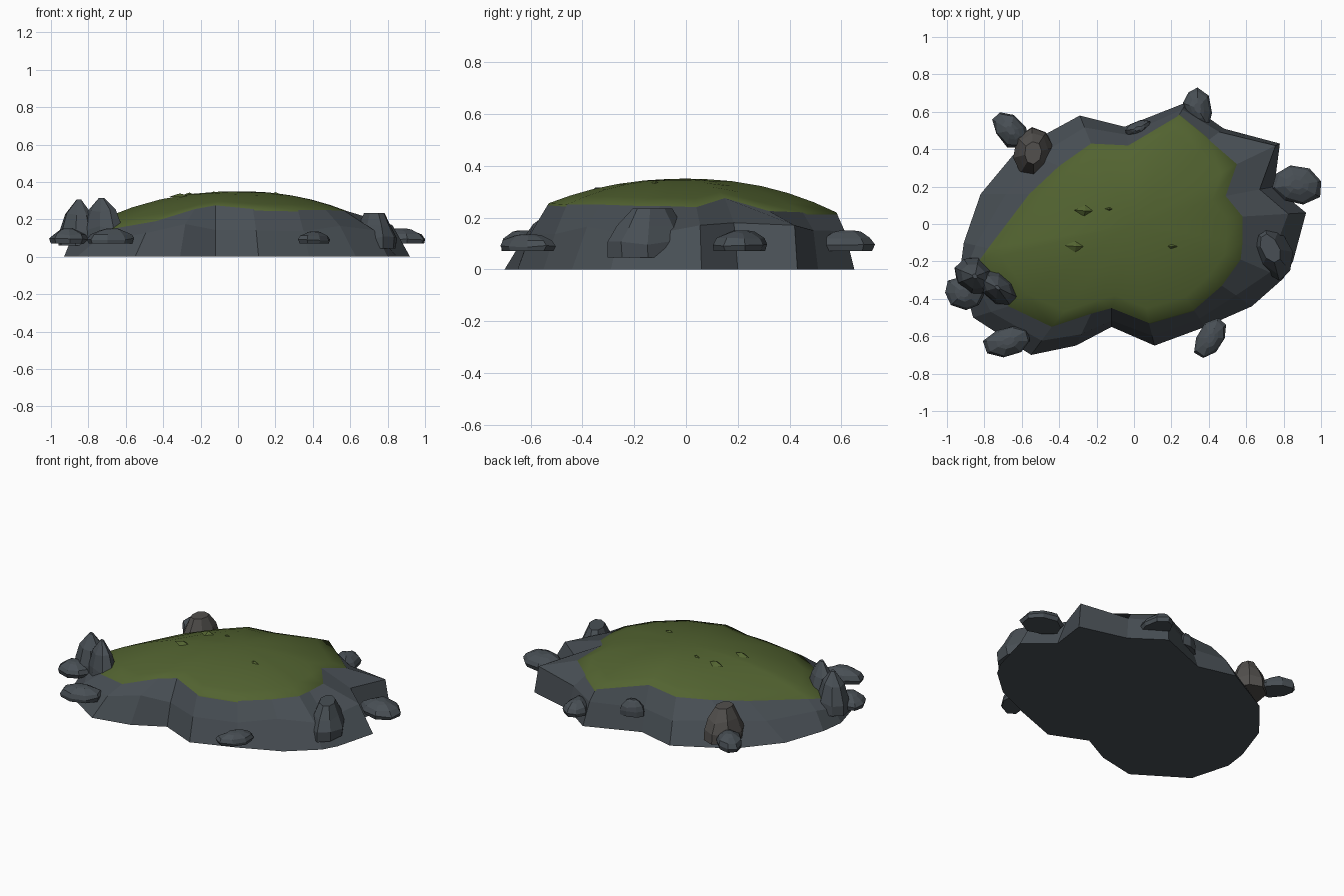
import bpy, bmesh, math, random
from mathutils import Vector

if "Cube" in bpy.data.objects:
    bpy.data.objects.remove(bpy.data.objects["Cube"])
random.seed(4)

def material(name, color):
    m = bpy.data.materials.new(name)
    m.diffuse_color = (*color, 1)
    m.use_nodes = True
    m.node_tree.nodes["Principled BSDF"].inputs["Base Color"].default_value = m.diffuse_color
    return m

STONE = material("stone", (0.065, 0.078, 0.09))
BROWN = material("warm_stone", (0.085, 0.08, 0.075))
GRASS = material("grass", (0.085, 0.125, 0.03))

def loft(name, rings, mat, cap=True, tip=None):
    """Skin closed rings of points; cap the first, then cap or tip the last."""
    bm = bmesh.new()
    vs = [[bm.verts.new(p) for p in r] for r in rings]
    n = len(vs[0])
    for a, b in zip(vs, vs[1:]):
        for i in range(n):
            j = (i + 1) % n
            bm.faces.new((a[i], a[j], b[j], b[i]))
    if cap:
        bm.faces.new(vs[0])
    if tip:
        t = bm.verts.new(tip)
        for i in range(n):
            bm.faces.new((vs[-1][i], vs[-1][(i + 1) % n], t))
    else:
        bm.faces.new(vs[-1])
    bmesh.ops.recalc_face_normals(bm, faces=bm.faces)
    me = bpy.data.meshes.new(name)
    bm.to_mesh(me)
    bm.free()
    me.materials.append(mat)
    ob = bpy.data.objects.new(name, me)
    bpy.context.collection.objects.link(ob)
    return ob

# Outline: foot x, y, then grass rim x, y, z
OUTLINE = [
    (.92, .06, .58, .04, .24), (.85, -.20, .58, -.10, .245), (.80, -.29, .57, -.19, .245),
    (.63, -.44, .47, -.33, .25), (.38, -.55, .32, -.46, .25), (.11, -.65, .08, -.53, .255),
    (-.12, -.55, -.12, -.45, .275), (-.31, -.65, -.23, -.48, .255), (-.55, -.70, -.44, -.55, .19),
    (-.86, -.50, -.67, -.44, .15), (-.93, -.25, -.83, -.20, .15), (-.91, -.10, -.78, -.13, .16),
    (-.82, .16, -.56, .16, .20), (-.62, .40, -.40, .31, .22), (-.29, .58, -.23, .43, .24),
    (-.05, .52, -.03, .42, .26), (.28, .65, .24, .58, .22), (.48, .51, .40, .45, .22),
    (.78, .43, .55, .32, .225), (.75, .20, .49, .15, .275)]
foot = [Vector((p[0], p[1], 0)) for p in OUTLINE]
rim = [Vector(p[2:]) for p in OUTLINE]

# Rock body with a faceted shoulder; the right end has wide, high ledges
LEDGE = {0: (.28, .17), 17: (.3, .15), 18: (.1, .17), 19: (.3, .18)}
shoulder = []
for i, (f, r) in enumerate(zip(foot, rim)):
    k, z = LEDGE.get(i, (random.uniform(.3, .55), r.z * random.uniform(.5, .7)))
    m = f.lerp(r, k)
    m.z = z
    shoulder.append(m)
loft("rock_base", [foot, shoulder, rim], STONE, tip=(0, 0, .24))

# Domed grass cover with a thin lip over the rock
def dome(t):
    return [Vector((p.x * t, p.y * t, p.z * t ** 2.2 + .35 * (1 - t ** 2.2))) for p in rim]
lip = [Vector((p.x * 1.008, p.y * 1.008, p.z - .008)) for p in rim]
grass = loft("grass_top", [lip] + [dome(t) for t in (1, .85, .68, .5, .3, .12)],
             GRASS, cap=False, tip=(0, 0, .35))
for poly in grass.data.polygons:
    poly.use_smooth = True

# Small tufts barely breaking the dome
for i, (x, y) in enumerate([(-.26, .07), (-.13, .08), (-.31, -.12), (.2, -.12)]):
    ring = [(x + .06 * math.cos(a), y + .03 * math.sin(a), .32) for a in (0, 1.6, 3, 4.6)]
    loft(f"grass_tuft_{i}", [ring], GRASS, tip=(x, y, .352 - .12 * (x * x + y * y)))

# Loose rocks: chipped slabs around the edge
def boulder(name, x, y, length, width, deg, z0, z1, mat=STONE, levels=None):
    levels = levels or [(.92, 0), (1, .3), (.86, .6), (.5, .9), (.25, 1)]
    n, a0 = 8, math.radians(deg)
    wob = [random.uniform(.88, 1.06) for _ in range(n)]
    rings = []
    for s, h in levels:
        ring = []
        for i in range(n):
            a = math.tau * (i + .5) / n
            k = s * wob[i] * random.uniform(.94, 1.04)
            u, v = length / 2 * k * math.cos(a) * 1.06, width / 2 * k * math.sin(a) * 1.06
            dz = random.uniform(-.06, .06) if 0 < h < 1 else 0
            ring.append((x + u * math.cos(a0) - v * math.sin(a0),
                         y + u * math.sin(a0) + v * math.cos(a0),
                         z0 + (z1 - z0) * (h + dz)))
        rings.append(ring)
    return loft(name, rings, mat)

SLABS = [  # x, y, length, width, angle, bottom, top
    (-.66, .50, .24, .15, -45, .07, .155), (.34, .62, .22, .14, 105, .07, .15),
    (.87, .21, .26, .20, -10, .07, .15), (.41, -.61, .23, .14, 55, .07, .135),
    (-.67, -.625, .25, .16, 15, .07, .15), (-.91, -.37, .20, .16, -20, .07, .15),
    (.02, .51, .16, .08, 20, .09, .19)]
for i, s in enumerate(SLABS):
    boulder(f"edge_rock_{i}", *s)

# Taller rocks leaning on the wall
TALL = [(1, 0), (1, .3), (.75, .65), (.45, 1)]
boulder("right_boulder", .73, -.13, .36, .20, -62, .045, .235, STONE, TALL)
boulder("back_boulder", -.54, .38, .28, .21, 75, .05, .25, BROWN, TALL)

# Pair of pointed rocks at the left tip
SPIRE = [(1, 0), (.95, .3), (.65, .7), (.12, 1)]
boulder("left_spire", -.85, -.28, .24, .18, -40, .06, .305, STONE, SPIRE)
boulder("right_spire", -.73, -.34, .26, .16, -40, .08, .315, STONE, SPIRE)
